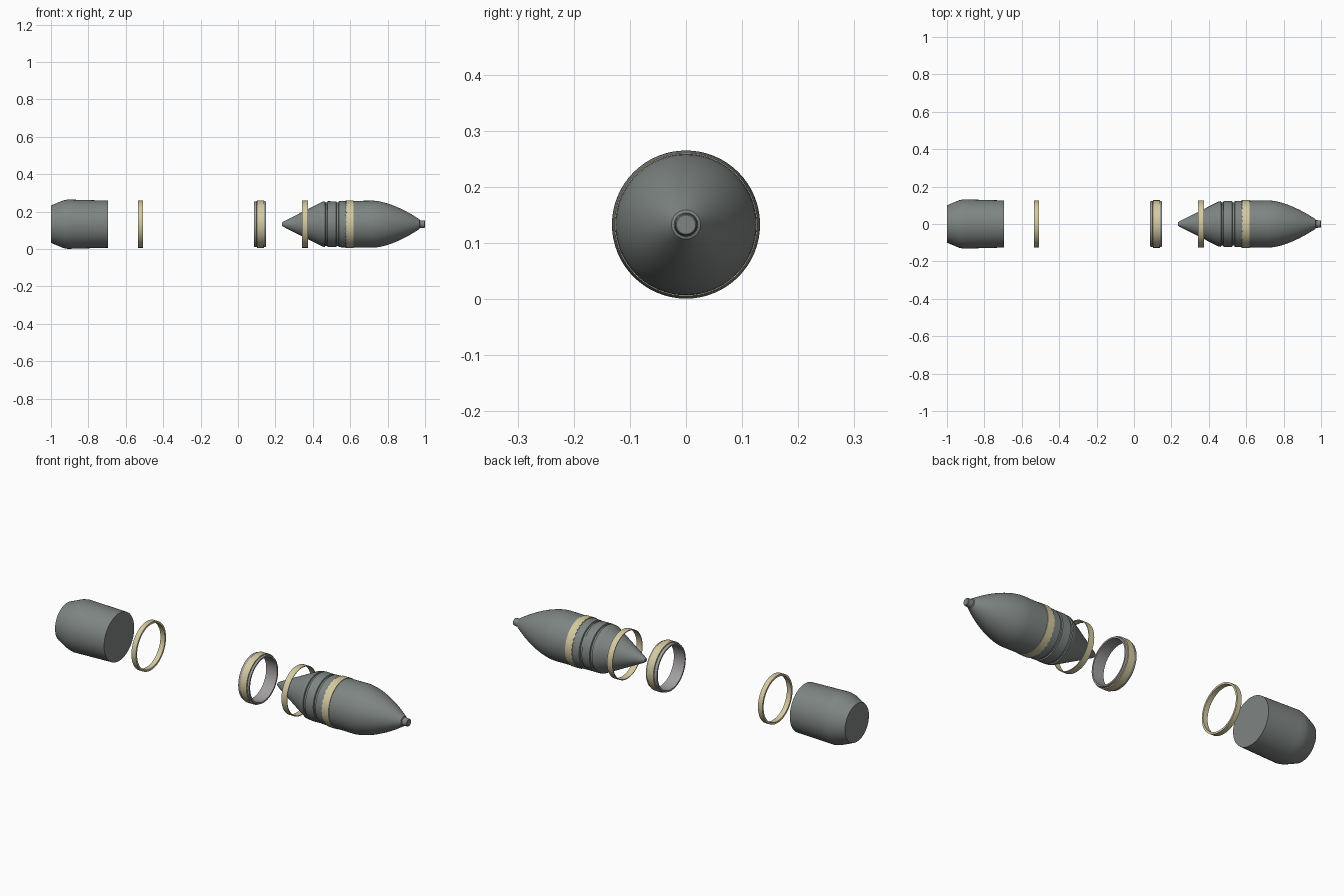
import bpy, bmesh, math

# Remove the default cube
cube = bpy.data.objects.get("Cube")
if cube:
    bpy.data.objects.remove(cube, do_unlink=True)

AXIS_Z = 0.133
SIDES = 64


def material(name, rgb):
    m = bpy.data.materials.new(name)
    m.use_nodes = True
    m.diffuse_color = (*rgb, 1)
    m.node_tree.nodes["Principled BSDF"].inputs["Base Color"].default_value = (*rgb, 1)
    return m


steel = material("grey steel", (0.21, 0.235, 0.225))
brass = material("pale brass", (0.66, 0.59, 0.36))
silver = material("light grey metal", (0.36, 0.345, 0.35))


def lathe(name, profile, mat, closed=False, angle=30):
    """Spin (x, radius) points about the long axis; closed joins last to first."""
    bm = bmesh.new()
    rings = []
    for x, r in profile:
        ring = []
        for i in range(SIDES):
            a = math.tau * i / SIDES
            ring.append(bm.verts.new((x, r * math.cos(a), AXIS_Z + r * math.sin(a))))
        rings.append(ring)
    pairs = list(zip(rings, rings[1:]))
    if closed:
        pairs.append((rings[-1], rings[0]))
    else:
        bm.faces.new(rings[0])
        bm.faces.new(rings[-1])
    for a, b in pairs:
        for i in range(SIDES):
            j = (i + 1) % SIDES
            bm.faces.new((a[i], a[j], b[j], b[i]))
    bmesh.ops.recalc_face_normals(bm, faces=bm.faces)
    mesh = bpy.data.meshes.new(name)
    bm.to_mesh(mesh)
    bm.free()
    mesh.materials.append(mat)
    ob = bpy.data.objects.new(name, mesh)
    bpy.context.collection.objects.link(ob)
    bpy.ops.object.select_all(action="DESELECT")
    ob.select_set(True)
    bpy.context.view_layer.objects.active = ob
    bpy.ops.object.shade_smooth_by_angle(angle=math.radians(angle))
    return ob


def band(name, x0, x1, inner, outer, mat):
    return lathe(name, [(x0, inner), (x0, outer), (x1, outer), (x1, inner)], mat, True)


# Rear body with chamfered base
lathe("rear_body", [(-1, 0.1), (-0.935, 0.127), (-0.91, 0.132), (-0.88, 0.131),
                    (-0.695, 0.126)], steel)

# Loose thin bands
band("rear_band", -0.535, -0.509, 0.116, 0.126, brass)
band("tail_band", 0.342, 0.374, 0.122, 0.126, brass)

# Flanged collar with its brass insert
lathe("collar", [(0.086, 0.113), (0.086, 0.121), (0.1, 0.123), (0.104, 0.117),
                 (0.136, 0.117), (0.14, 0.123), (0.15, 0.121), (0.15, 0.113)],
      silver, True)
band("collar_band", 0.102, 0.138, 0.116, 0.127, brass)

# Projectile: tail cone, two shallow grooves, cylinder, ogive and fuze tip
tail = [(0.235, 0.009), (0.25, 0.018), (0.44, 0.114), (0.452, 0.12)]
grooves = []
for x in (0.465, 0.525):
    grooves += [(x, 0.122), (x + 0.002, 0.116), (x + 0.012, 0.116), (x + 0.014, 0.123)]
ogive = [(0.72 + 0.25 * t / 12, 0.126 - 0.1 * (t / 12) ** 1.65) for t in range(13)]
tip = [(0.972, 0.021), (0.998, 0.019), (1.0, 0.017)]
lathe("projectile", tail + grooves + [(0.575, 0.124)] + ogive + tip, steel)

# Driving band with a finely notched edge
band("driving_band", 0.576, 0.618, 0.12, 0.1275, brass)
bm = bmesh.new()
bm.from_mesh(bpy.data.objects["driving_band"].data)
for i, v in enumerate(bm.verts):
    if i % 2 and v.co.x < 0.6:
        v.co.x += 0.005
bm.to_mesh(bpy.data.objects["driving_band"].data)
bm.free()
